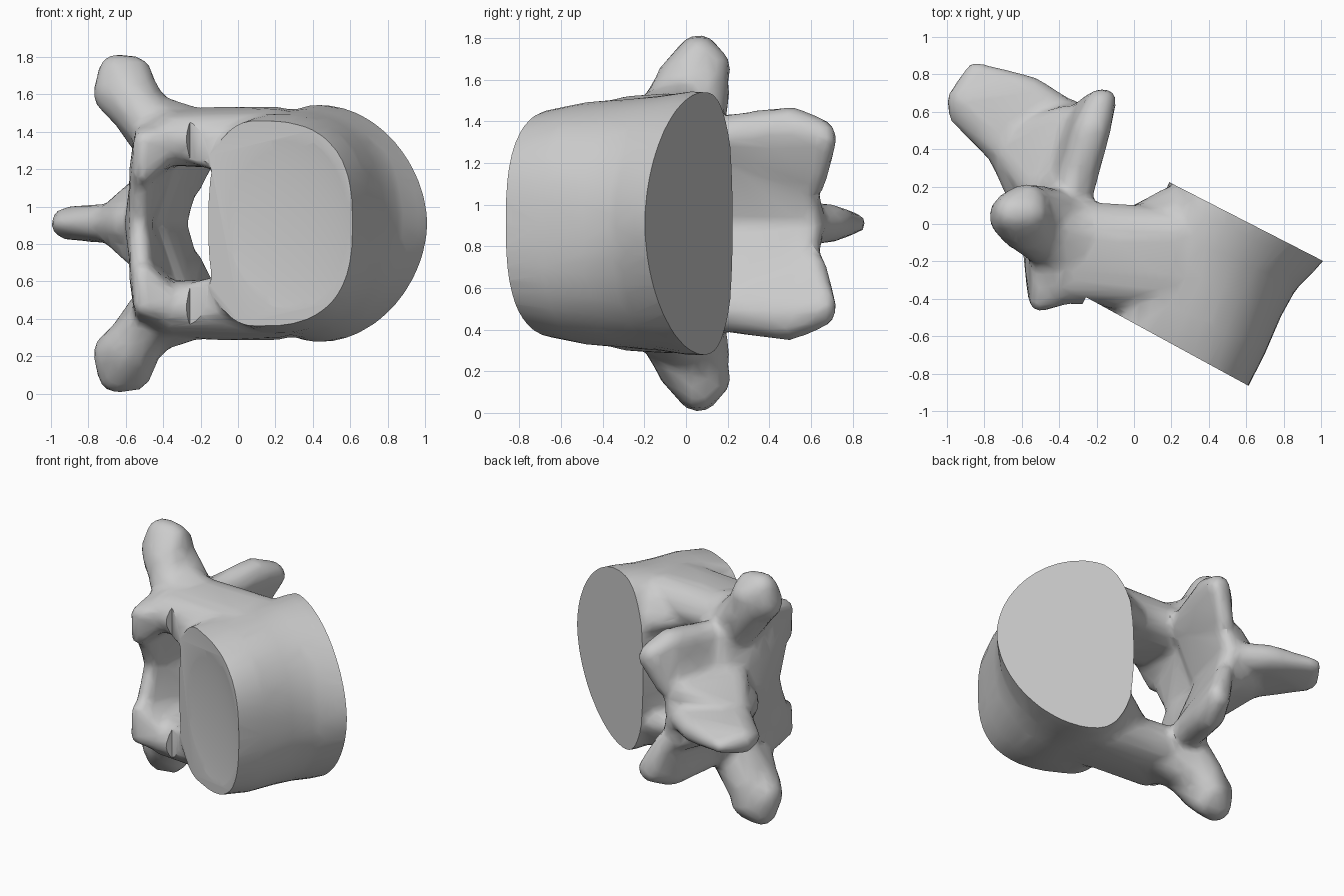
import bpy
import bmesh
from math import cos, sin, pi, copysign
from mathutils import Vector, Matrix

old = bpy.data.objects.get("Cube")
if old:
    bpy.data.objects.remove(old, do_unlink=True)

MID = 0.91                                # height of the symmetry plane
FORWARD = Vector((0.89, -0.456, 0))       # from arch towards the body front
AXIS = Vector((0.456, 0.89, 0))           # along the spine


def local(a, n, w):
    return FORWARD * a + AXIS * n + Vector((0, 0, MID + w))


def spow(v, p):
    return copysign(abs(v) ** p, v)


def make_object(name, bm):
    mesh = bpy.data.meshes.new(name)
    bmesh.ops.recalc_face_normals(bm, faces=bm.faces)
    bm.to_mesh(mesh)
    bm.free()
    obj = bpy.data.objects.new(name, mesh)
    bpy.context.collection.objects.link(obj)
    return obj


def hull(bm, balls):
    """Convex solid wrapped around balls (x, y, sideways offset, radius)."""
    part = bmesh.new()
    for x, y, w, r in balls:
        bmesh.ops.create_icosphere(part, subdivisions=2, radius=r,
                                   matrix=Matrix.Translation((x, y, MID + w)))
    res = bmesh.ops.convex_hull(part, input=part.verts)
    inner = {g for g in res["geom_interior"] if isinstance(g, bmesh.types.BMVert)}
    bmesh.ops.delete(part, geom=list(inner), context='VERTS')
    temp = bpy.data.meshes.new("temp")
    part.to_mesh(temp)
    part.free()
    bm.from_mesh(temp)
    bpy.data.meshes.remove(temp)


def paired(bm, balls):
    for s in (1, -1):
        hull(bm, [(x, y, w * s, r) for x, y, w, r in balls])


bone = bmesh.new()

# Vertebral body: axis position, back, front, half width, front squareness
SIDES = 48
CENTRE = 0.37
rings = []
for n, back, front, half, power in (
        (-0.58, 0.06, 0.94, 0.52, 2.8), (-0.48, 0.06, 0.94, 0.55, 2.7),
        (-0.30, 0.07, 0.94, 0.585, 2.5), (-0.08, 0.08, 0.925, 0.60, 2.2),
        (0.08, 0.08, 0.93, 0.615, 2.0), (0.22, 0.07, 0.975, 0.635, 1.85),
        (0.36, 0.06, 1.01, 0.63, 1.85)):
    ring = []
    for i in range(SIDES):
        t = 2 * pi * i / SIDES
        reach, p = (front - CENTRE, power) if cos(t) > 0 else (CENTRE - back, 2.6)
        ring.append(bone.verts.new(local(CENTRE + reach * spow(cos(t), 2 / p), n,
                                         half * spow(sin(t), 2 / p))))
    rings.append(ring)
for low, high in zip(rings, rings[1:]):
    for i in range(SIDES):
        j = (i + 1) % SIDES
        bone.faces.new((low[i], low[j], high[j], high[i]))
bone.faces.new(rings[0][::-1])
bone.faces.new(rings[-1])
bmesh.ops.recalc_face_normals(bone, faces=bone.faces)

# Pedicles joining body and arch
paired(bone, [(-0.36, -0.29, 0.45, 0.14), (-0.36, -0.02, 0.46, 0.15),
              (0.02, -0.29, 0.44, 0.15), (0.22, -0.30, 0.46, 0.15),
              (0.22, -0.06, 0.475, 0.15), (-0.1, -0.08, 0.475, 0.15)])
# Flanges blending the pedicles into the upper and lower endplates
paired(bone, [(-0.06, -0.03, 0.42, 0.09), (0.19, 0.12, 0.36, 0.08),
              (0.30, 0.06, 0.50, 0.08), (0.1, -0.1, 0.48, 0.10)])
paired(bone, [(-0.20, -0.37, 0.46, 0.06), (-0.20, -0.37, 0.36, 0.06),
              (0.10, -0.44, 0.45, 0.07), (0.10, -0.44, 0.30, 0.07),
              (0.05, -0.25, 0.42, 0.08)])
# Transverse processes
paired(bone, [(-0.42, 0.02, 0.48, 0.17), (-0.57, 0.0, 0.66, 0.15),
              (-0.54, 0.07, 0.64, 0.145), (-0.46, -0.1, 0.52, 0.14)])
paired(bone, [(-0.57, 0.0, 0.66, 0.16), (-0.645, 0.04, 0.70, 0.135),
              (-0.57, 0.10, 0.74, 0.12), (-0.645, 0.06, 0.80, 0.11),
              (-0.56, 0.06, 0.80, 0.10)])
paired(bone, [(-0.22, -0.08, 0.47, 0.15), (-0.5, 0.0, 0.57, 0.14),
              (-0.36, -0.2, 0.48, 0.13)])
# Superior articular processes
paired(bone, [(-0.50, -0.41, 0.44, 0.06), (-0.51, -0.39, 0.27, 0.06),
              (-0.52, -0.20, 0.25, 0.07), (-0.48, -0.20, 0.47, 0.08),
              (-0.36, -0.33, 0.45, 0.10), (-0.38, -0.10, 0.45, 0.13)])
# Upper lamina closing the canal
paired(bone, [(-0.515, -0.34, 0.27, 0.06), (-0.53, -0.22, 0.0, 0.055),
              (-0.54, 0.0, 0.0, 0.07), (-0.50, 0.28, 0.0, 0.08),
              (-0.38, 0.15, 0.42, 0.09), (-0.48, -0.1, 0.36, 0.08)])
# Lower lamina and inferior articular processes
paired(bone, [(-0.48, 0.16, 0.0, 0.08), (-0.34, 0.60, 0.0, 0.07),
              (-0.34, 0.13, 0.41, 0.10), (-0.24, 0.50, 0.44, 0.09)])
paired(bone, [(-0.33, 0.15, 0.41, 0.11), (-0.23, 0.50, 0.46, 0.105),
              (-0.18, 0.64, 0.42, 0.085), (-0.14, 0.68, 0.40, 0.045),
              (-0.26, 0.61, 0.20, 0.065)])
# Spinous process
hull(bone, [(-0.915, 0.66, 0, 0.09), (-0.85, 0.825, 0, 0.045),
            (-0.95, 0.58, 0, 0.045), (-0.68, 0.40, 0, 0.11),
            (-0.56, 0.705, 0, 0.09)])
hull(bone, [(-0.68, 0.40, 0, 0.11), (-0.56, 0.705, 0, 0.09),
            (-0.56, 0.18, 0, 0.13), (-0.40, 0.59, 0, 0.10)])
paired(bone, [(-0.70, 0.42, 0, 0.09), (-0.52, 0.18, 0.16, 0.09),
              (-0.37, 0.55, 0.16, 0.09)])

vertebra = make_object("vertebra", bone)


# Cutters that trim the endplates flat, then dish them slightly
def slab_cutter(name, near, front, outer):
    bm = bmesh.new()
    ends = [[bm.verts.new(local(a, n, w)) for a, n in
             ((-0.05, near), (1.3, front), (1.3, outer), (-0.05, outer))]
            for w in (-1, 1)]
    for i in range(4):
        j = (i + 1) % 4
        bm.faces.new((ends[0][i], ends[0][j], ends[1][j], ends[1][i]))
    bm.faces.new(ends[0][::-1])
    bm.faces.new(ends[1])
    return make_object(name, bm)


def dish_cutter(name, n):
    bm = bmesh.new()
    bmesh.ops.create_uvsphere(bm, u_segments=48, v_segments=32, radius=1)
    for v in bm.verts:
        v.co = local(0.5 + v.co.x * 0.58, n + v.co.z * 0.10, v.co.y * 0.70)
    return make_object(name, bm)


cutters = [slab_cutter("upper_cutter", 0.285, 0.285, 0.6),
           slab_cutter("lower_cutter", -0.465, -0.50, -0.8),
           dish_cutter("upper_dish", 0.362),
           dish_cutter("lower_dish", -0.555)]

# Fuse, soften and simplify the bone, then trim the endplates
mod = vertebra.modifiers.new("fuse", 'REMESH')
mod.mode = 'VOXEL'
mod.voxel_size = 0.025
mod = vertebra.modifiers.new("soften", 'SMOOTH')
mod.factor = 0.5
mod.iterations = 6
mod = vertebra.modifiers.new("simplify", 'DECIMATE')
mod.ratio = 0.1
for c in cutters:
    c.hide_render = True
    mod = vertebra.modifiers.new("trim", 'BOOLEAN')
    mod.operation = 'DIFFERENCE'
    mod.solver = 'EXACT'
    mod.object = c
bpy.ops.object.select_all(action='DESELECT')
vertebra.select_set(True)
bpy.context.view_layer.objects.active = vertebra
bpy.ops.object.convert(target='MESH')
for c in cutters:
    bpy.data.objects.remove(c, do_unlink=True)

# Bone colour
mat = bpy.data.materials.new("light_grey_bone")
mat.use_nodes = True
colour = (0.6, 0.6, 0.6, 1)
mat.diffuse_color = colour
mat.node_tree.nodes["Principled BSDF"].inputs["Base Color"].default_value = colour
vertebra.data.materials.clear()
vertebra.data.materials.append(mat)
bpy.ops.object.shade_smooth_by_angle(angle=0.6)
